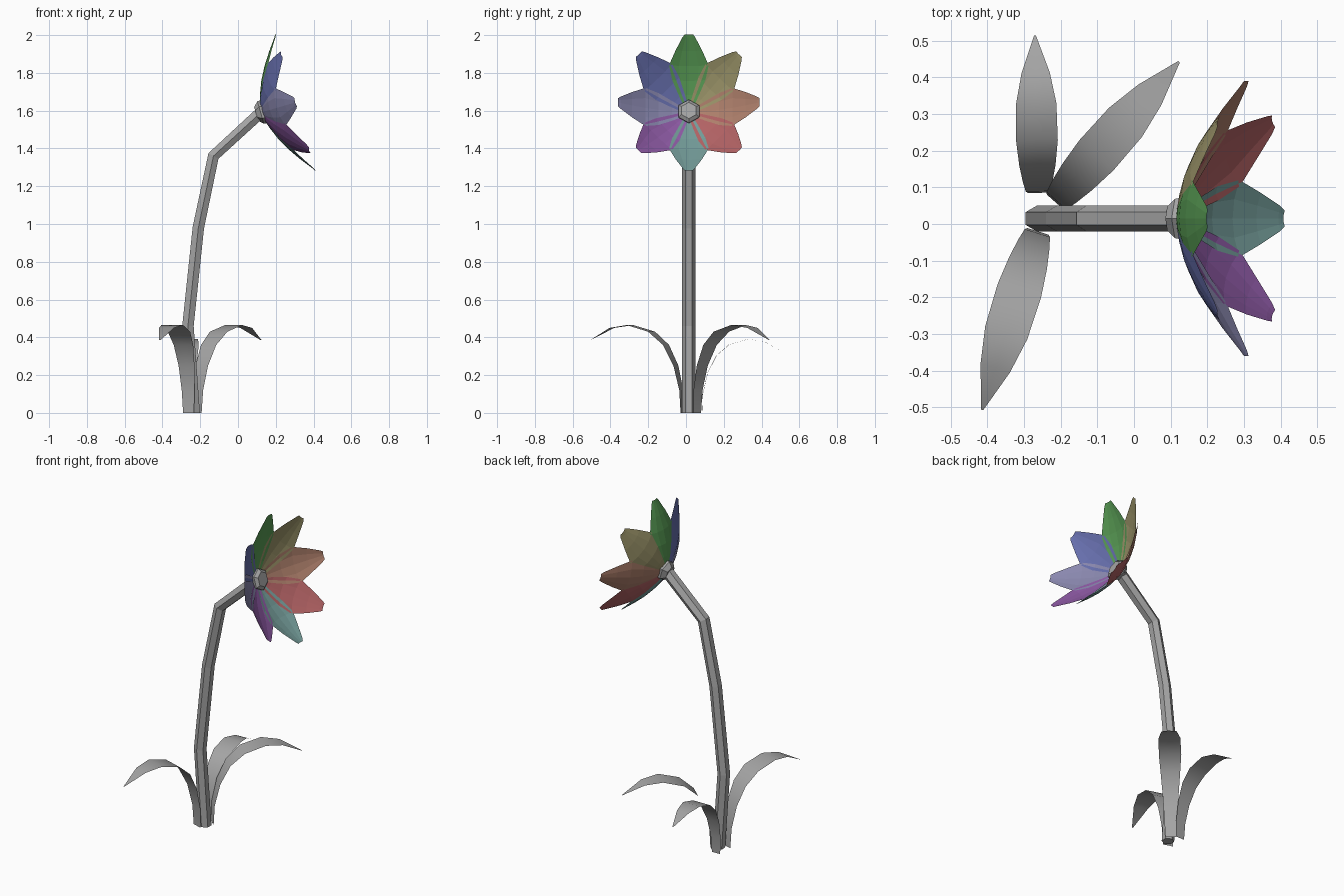
import bpy
from math import sin, cos, pi
from mathutils import Vector

cube = bpy.data.objects.get("Cube")
if cube:
    bpy.data.objects.remove(cube)


def material(name, rgb):
    """Flat material from 0-255 screen values, converted to linear."""
    lin = [((c / 255 + 0.055) / 1.055) ** 2.4 for c in rgb] + [1]
    m = bpy.data.materials.new(name)
    m.use_nodes = True
    m.diffuse_color = lin
    m.node_tree.nodes["Principled BSDF"].inputs["Base Color"].default_value = lin
    return m


def grid_object(name, rows, mat, closed=False, smooth=False):
    """Skin equal-length rows of points; closed rows become a capped tube."""
    n = len(rows[0])
    verts = [p for row in rows for p in row]
    faces = []
    for i in range(len(rows) - 1):
        for j in range(n if closed else n - 1):
            k = (j + 1) % n
            faces.append((i * n + j, i * n + k, (i + 1) * n + k, (i + 1) * n + j))
    if closed:
        faces.append(tuple(reversed(range(n))))
        faces.append(tuple(range(len(verts) - n, len(verts))))
    mesh = bpy.data.meshes.new(name)
    mesh.from_pydata(verts, [], faces)
    mesh.materials.append(mat)
    mesh.polygons.foreach_set("use_smooth", [smooth] * len(faces))
    obj = bpy.data.objects.new(name, mesh)
    bpy.context.collection.objects.link(obj)
    return obj


grey = material("stem grey", (165, 165, 165))
Y = Vector((0, 1, 0))
MID_Y = 0.015

# Stem: six-sided tube with mitred bends
path = [Vector((x, MID_Y, z)) for x, z in
        [(-0.232, 0), (-0.265, 0.46), (-0.21, 0.98), (-0.13, 1.36), (0.115, 1.585)]]
rings = []
for i, p in enumerate(path):
    before = (p - path[max(i - 1, 0)]).normalized()
    after = (path[min(i + 1, len(path) - 1)] - p).normalized()
    tangent = (before + after).normalized()
    side = Y.cross(tangent)
    if i == 0:
        side = Vector((1, 0, 0))
    rings.append([p + 0.035 * (Y * cos(a) - side * sin(a))
                  for a in (k * pi / 3 for k in range(6))])
grid_object("stem", rings, grey, closed=True)

# Flower frame: axis points out of the bloom, up runs along the top petal
axis = Vector((0.96, 0, 0.28)).normalized()
up = Y.cross(axis) * -1
base = Vector((0.12, MID_Y, 1.59))

# Flower centre: hexagonal button
button = [(-0.025, 0.038), (0.0, 0.062), (0.025, 0.064), (0.04, 0.045)]
grid_object("flower_centre",
            [[base + axis * h + r * (up * cos(a) - Y * sin(a))
              for a in (k * pi / 3 for k in range(6))] for h, r in button],
            grey, closed=True)

# Petals: radius, height along the axis, half width
petal = [(0.02, 0.0, 0.02), (0.09, 0.022, 0.055), (0.16, 0.05, 0.088),
         (0.23, 0.088, 0.105), (0.30, 0.135, 0.07), (0.36, 0.18, 0.034),
         (0.375, 0.19, 0.022)]
colours = [("green", (88, 155, 84)), ("olive", (155, 148, 105)),
           ("tan", (175, 128, 108)), ("red", (178, 98, 100)),
           ("teal", (115, 155, 152)), ("purple", (142, 90, 165)),
           ("lavender", (138, 136, 175)), ("blue", (102, 110, 172))]
for k, (name, rgb) in enumerate(colours):
    a = k * pi / 4
    out = up * cos(a) + Y * sin(a)
    across = Y * cos(a) - up * sin(a)
    rows = [[base + out * r + axis * (h + 0.18 * w * s * s) + across * w * s
             for s in (-1, -0.5, 0, 0.5, 1)] for r, h, w in petal]
    grid_object(name + "_petal", rows, material("petal " + name, rgb))

# Leaves: distance outward, height, half width
leaf = [(0, 0, 0.03), (0.005, 0.12, 0.036), (0.035, 0.25, 0.044),
        (0.09, 0.36, 0.054), (0.17, 0.43, 0.062), (0.29, 0.465, 0.06),
        (0.39, 0.45, 0.042), (0.51, 0.385, 0.003)]
placements = [("front_leaf", (-0.262, -0.02), (-0.415, -0.51), 1.0),
              ("back_right_leaf", (-0.262, 0.085), (-0.27, 0.515), 0.84),
              ("back_left_leaf", (-0.215, 0.06), (0.125, 0.445), 1.0)]
for name, start, tip, size in placements:
    root = Vector((*start, 0))
    out = (Vector((*tip, 0)) - root).normalized()
    across = Vector((out.y, -out.x, 0))
    rows = [[root + out * d * size + Vector((0, 0, z * size)) + across * w * s * size ** 0.5
             for s in (-1, 0, 1)] for d, z, w in leaf]
    grid_object(name, rows, grey, smooth=True)
